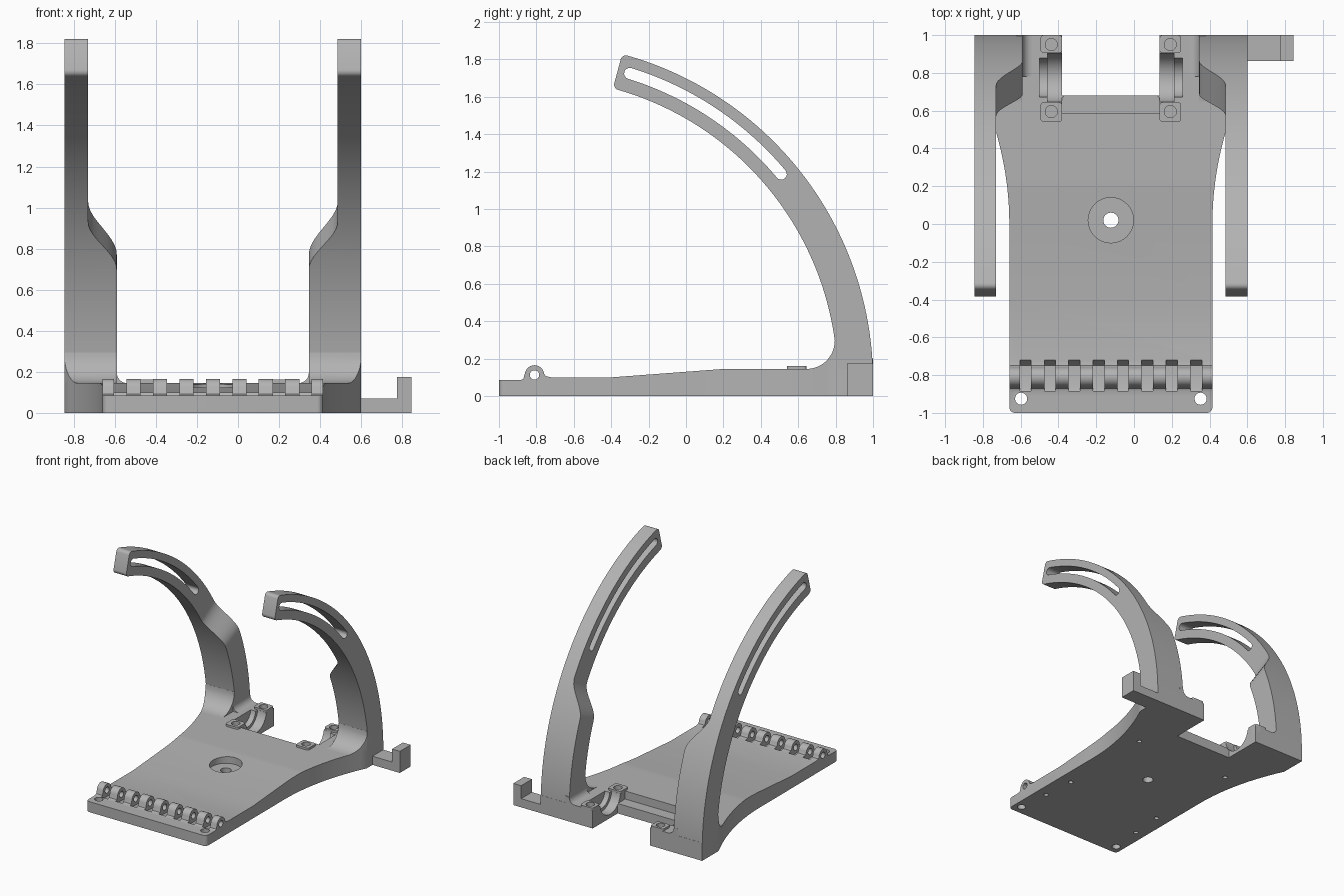
import bpy, bmesh
from math import sin, cos, radians, pi
from mathutils import Vector

if "Cube" in bpy.data.objects:
    bpy.data.objects.remove(bpy.data.objects["Cube"])

CX = -0.1225                      # symmetry plane of the cradle
ARC_Y, ARC_Z = -0.81, 0.08        # centre of the curved arms
R_IN, R_OUT = 1.62, 1.81
TOP = 0.145

grey = bpy.data.materials.new("plain grey")
grey.use_nodes = True
grey.diffuse_color = (0.45, 0.45, 0.45, 1)
grey.node_tree.nodes["Principled BSDF"].inputs["Base Color"].default_value = (0.45, 0.45, 0.45, 1)


def make(name, bm):
    bmesh.ops.recalc_face_normals(bm, faces=bm.faces)
    mesh = bpy.data.meshes.new(name)
    bm.to_mesh(mesh)
    bm.free()
    mesh.materials.append(grey)
    ob = bpy.data.objects.new(name, mesh)
    bpy.context.collection.objects.link(ob)
    return ob


def prism(name, pts, axis, a, b):
    """Extrude a 2D outline along an axis; the outline uses the other two axes in order."""
    def place(p, t):
        v = list(p)
        v.insert("xyz".index(axis), t)
        return Vector(v)
    bm = bmesh.new()
    face = bm.faces.new([bm.verts.new(place(p, a)) for p in pts])
    ext = bmesh.ops.extrude_face_region(bm, geom=[face])
    shift = place((0, 0), b - a)
    bmesh.ops.translate(bm, vec=shift, verts=[g for g in ext["geom"] if isinstance(g, bmesh.types.BMVert)])
    return make(name, bm)


def arc(cx, cy, r, a0, a1, n=12):
    return [(cx + r * cos(radians(a0 + (a1 - a0) * i / n)),
             cy + r * sin(radians(a0 + (a1 - a0) * i / n))) for i in range(n + 1)]


def disc(cx, cy, r, n=32):
    return arc(cx, cy, r, 0, 360, n)[:-1]


def rect(x0, x1, y0, y1):
    x0, x1 = sorted((x0, x1))
    return [(x0, y0), (x1, y0), (x1, y1), (x0, y1)]


def cut(ob, tool, op="DIFFERENCE"):
    tool.hide_render = True
    mod = ob.modifiers.new("cut", "BOOLEAN")
    mod.operation, mod.solver, mod.object = op, "EXACT", tool
    bpy.context.view_layer.objects.active = ob
    bpy.ops.object.modifier_apply(modifier=mod.name)
    bpy.data.objects.remove(tool)


def drill(ob, x, y, r, z0=-0.1, z1=0.5):
    cut(ob, prism("drill", disc(x, y, r), "z", z0, z1))


def smooth(ob):
    bpy.ops.object.select_all(action="DESELECT")
    ob.select_set(True)
    bpy.context.view_layer.objects.active = ob
    bpy.ops.object.shade_smooth_by_angle(angle=radians(30))


def plan():
    """Plan outline: straight front, sides flaring out to the arms."""
    half = arc(0.5075, -0.97, 0.03, -90, 0, 6)
    half += [(0.5375 + 0.185 * (i / 16) ** 2, 0.79 * i / 16) for i in range(17)]
    half.append((0.7225, 1.0))
    pts = [(CX + u, y) for u, y in half] + [(CX - u, y) for u, y in reversed(half)]
    return prism("plan_tool", pts, "z", -0.1, 0.6)


# Base plate with hinge ridge
profile = [(-1.1, 0), (1.1, 0), (1.1, TOP), (0.2, TOP), (-0.4, 0.1), (-0.72, 0.1), (-0.75, 0.107)]
profile += arc(-0.81, 0.113, 0.052, 8, 172, 16) + [(-0.87, 0.092), (-0.885, 0.085), (-1.1, 0.085)]
base = prism("base_plate", profile, "x", -1, 1)
cut(base, plan(), "INTERSECT")

# Hinge gaps and pin hole
gap = [(-0.885, 0.3), (-0.885, 0.075), (-0.86, 0.065), (-0.75, 0.06), (-0.72, 0.1), (-0.72, 0.3)]
for i in range(8):
    x = CX + (i - 3.5) * 0.129
    cut(base, prism("gap_tool", gap, "x", x - 0.03, x + 0.03))
cut(base, prism("pin_tool", disc(-0.81, 0.113, 0.025), "x", -1, 1))

# Rear opening with a lower ledge
cut(base, prism("notch_tool", rect(CX - 0.2575, CX + 0.2575, 0.68, 1.2), "z", -0.1, 0.5))
cut(base, prism("ledge_tool", rect(CX - 0.2575, CX + 0.2575, 0.585, 0.75), "z", 0.08, 0.5))

# Central counterbore and mounting holes
drill(base, CX, 0.02, 0.12, z0=0.085)
drill(base, CX, 0.02, 0.04)
for s in (-1, 1):
    drill(base, CX + s * 0.475, -0.925, 0.032)
    for u, y in ((0.43, 0.43), (0.43, -0.39), (0.45, -0.66)):
        drill(base, CX + s * u, y, 0.018, z1=0.05)

for s, side in ((1, "left"), (-1, "right")):
    def X(u):
        return CX + s * u

    # Bearing cradle trough and its two bolt pads
    for u0, u1, r in ((0.25, 0.335, 0.13), (0.33, 0.378, 0.105)):
        x0, x1 = sorted((X(u0), X(u1)))
        cut(base, prism("trough_tool", disc(0.775, 0.16, r, 48), "x", x0, x1))
    for y0, y1, yc, part in ((0.54, 0.645, 0.595, "front"), (0.905, 1.0, 0.95, "rear")):
        pad = prism(f"{side}_{part}_pad", rect(X(0.2575), X(0.3725), y0, y1), "z", 0.1, 0.162)
        bm = bmesh.new()
        bm.from_mesh(pad.data)
        upright = [e for e in bm.edges if abs(e.verts[0].co.z - e.verts[1].co.z) > 0.01]
        bmesh.ops.bevel(bm, geom=upright, offset=0.018, segments=4, profile=0.5, affect="EDGES")
        bm.to_mesh(pad.data)
        bm.free()
        drill(pad, X(0.315), yc, 0.032)
        drill(base, X(0.315), yc, 0.032, z0=0.05)
        smooth(pad)

    # Curved arm, stepping from wide to narrow partway up
    bm = bmesh.new()
    rings = []
    for a in range(76):
        t = min(max((a - 22.5) / 9, 0), 1)
        inner = 0.4675 + 0.14 * t * t * (3 - 2 * t)
        c, d = cos(radians(a)), sin(radians(a))
        rings.append([(X(u), ARC_Y + r * c, ARC_Z + r * d)
                      for u, r in ((inner, R_IN), (0.7225, R_IN), (0.7225, R_OUT), (inner, R_OUT))])
    rings.insert(0, [(x, y, 0.002) for x, y, z in rings[0]])
    rings = [[bm.verts.new(p) for p in ring] for ring in rings]
    for low, high in zip(rings, rings[1:]):
        for i in range(4):
            j = (i + 1) % 4
            bm.faces.new((low[i], low[j], high[j], high[i]))
    bm.faces.new(rings[0])
    bm.faces.new(rings[-1])
    tip = rings[-1]
    corners = [bm.edges.get((tip[0], tip[1])), bm.edges.get((tip[2], tip[3]))]
    bmesh.ops.bevel(bm, geom=corners, offset=0.028, segments=5, profile=0.5, affect="EDGES")
    arm = make(f"{side}_arm", bm)

    # Curved slot through the upper arm
    rm, w = 1.722, 0.03
    ends = [(ARC_Y + rm * cos(radians(a)), ARC_Z + rm * sin(radians(a))) for a in (40, 72.8)]
    slot = arc(ARC_Y, ARC_Z, rm + w, 40, 72.8, 30)
    slot += arc(*ends[1], w, 72.8, 252.8, 8)[1:-1]
    slot += arc(ARC_Y, ARC_Z, rm - w, 72.8, 40, 30)
    slot += arc(*ends[0], w, 220, 400, 8)[1:-1]
    cut(arm, prism("slot_tool", slot, "x", -1.2, 1.2))
    smooth(arm)

    # Fillet from the plate up the front of the arm
    x0, x1 = sorted((X(0.4675), X(0.73)))
    outline = arc(0.645, 0.295, 0.15, -90, 0, 12) + [(0.85, 0.295), (0.85, 0.1), (0.645, 0.1)]
    fillet = prism(f"{side}_arm_front_fillet", outline, "x", x0, x1)
    cut(fillet, plan(), "INTERSECT")
    smooth(fillet)

    # Fillet along the inner foot of the arm
    outline = [(X(0.5), 0.1), (X(0.5), 0.2)]
    outline += [(X(0.4175 + 0.05 * sin(t * pi / 16)), 0.195 - 0.05 * cos(t * pi / 16)) for t in range(8, -1, -1)]
    outline.append((X(0.4175), 0.1))
    smooth(prism(f"{side}_arm_inner_fillet", outline, "y", 0.78, 1.0))

smooth(base)

# Side bracket with upright stop
hook = [(0.55, 0), (0.845, 0), (0.845, 0.175), (0.775, 0.175), (0.775, 0.07), (0.55, 0.07)]
prism("side_bracket", hook, "y", 0.862, 1.0)
